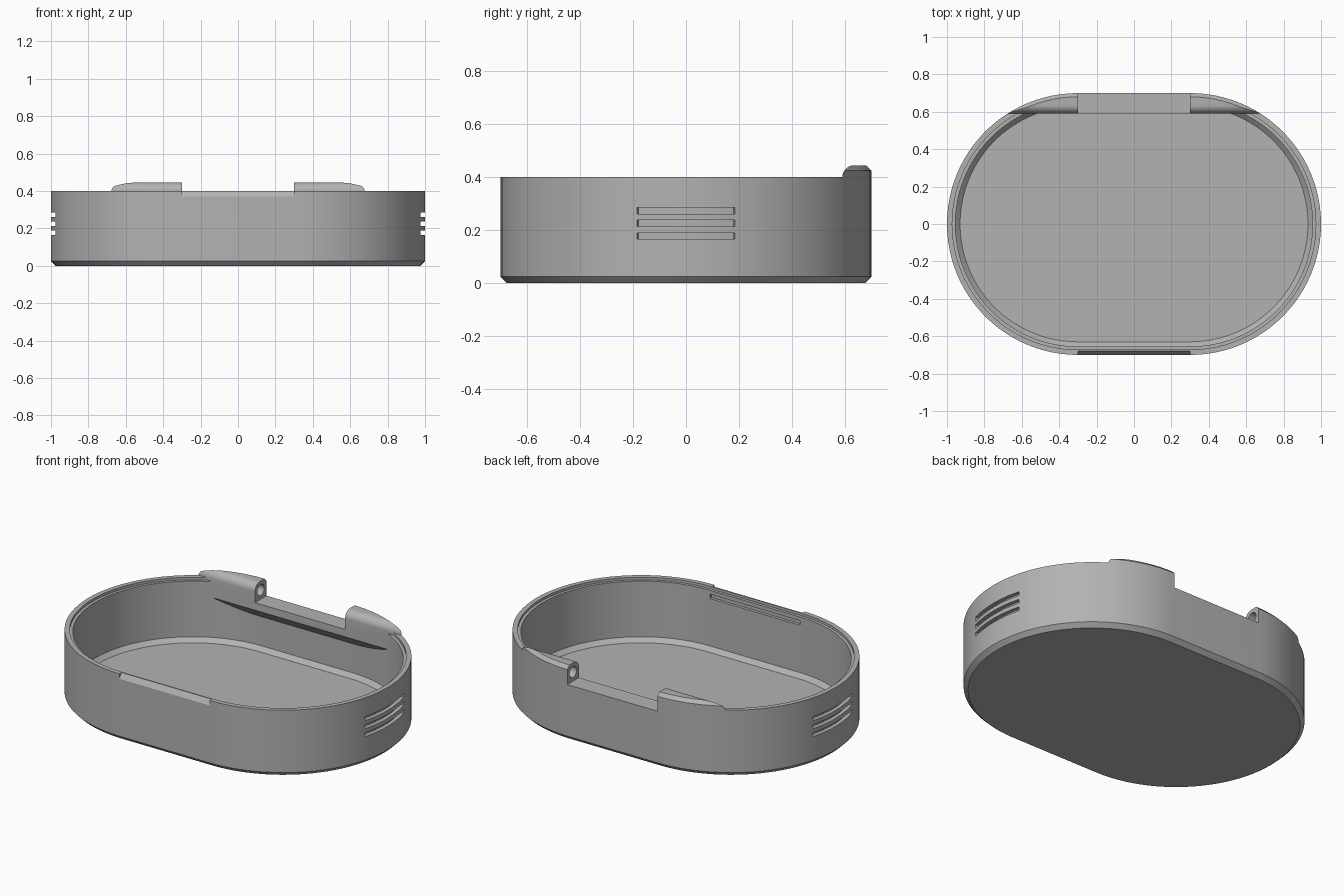
import bpy, bmesh, math

if "Cube" in bpy.data.objects:
    bpy.data.objects.remove(bpy.data.objects["Cube"], do_unlink=True)

HALF = 0.3      # half length of the straight sides
R = 0.7         # radius of the rounded ends
BACK = 0.59     # inner face of the hinge block
ARC = 48        # segments per rounded end

grey = bpy.data.materials.new("Plain grey")
grey.use_nodes = True
grey.diffuse_color = (0.45, 0.45, 0.45, 1)
grey.node_tree.nodes["Principled BSDF"].inputs["Base Color"].default_value = grey.diffuse_color


def finish(bm, name):
    bmesh.ops.recalc_face_normals(bm, faces=bm.faces)
    mesh = bpy.data.meshes.new(name)
    bm.to_mesh(mesh)
    bm.free()
    mesh.materials.append(grey)
    ob = bpy.data.objects.new(name, mesh)
    bpy.context.collection.objects.link(ob)
    return ob


def stadium(r):
    pts = []
    for side in (1, -1):
        for i in range(ARC + 1):
            a = -math.pi / 2 + math.pi * i / ARC
            pts.append((side * (HALF + r * math.cos(a)), side * r * math.sin(a)))
    return pts


def loft(name, profile):
    """Closed solid through stadium rings given as (radius, height)."""
    bm = bmesh.new()
    rings = [[bm.verts.new((x, y, z)) for x, y in stadium(r)] for r, z in profile]
    n = len(rings[0])
    for a, b in zip(rings, rings[1:]):
        for i in range(n):
            j = (i + 1) % n
            bm.faces.new((a[i], a[j], b[j], b[i]))
    bm.faces.new(rings[0])
    bm.faces.new(rings[-1])
    return finish(bm, name)


def prism(name, pts, lo, hi, axis="x"):
    """Extrude a (y, z) profile along x, or an (x, y) profile along z."""
    bm = bmesh.new()
    place = (lambda p, t: (t, *p)) if axis == "x" else (lambda p, t: (*p, t))
    a, b = [[bm.verts.new(place(p, t)) for p in pts] for t in (lo, hi)]
    n = len(pts)
    for i in range(n):
        j = (i + 1) % n
        bm.faces.new((a[i], a[j], b[j], b[i]))
    bm.faces.new(a)
    bm.faces.new(b)
    return finish(bm, name)


def rect(y0, y1, z0, z1):
    return [(y0, z0), (y1, z0), (y1, z1), (y0, z1)]


def boolean(ob, cutter, operation="DIFFERENCE"):
    mod = ob.modifiers.new("cut", "BOOLEAN")
    mod.operation, mod.solver, mod.object = operation, "EXACT", cutter
    bpy.context.view_layer.objects.active = ob
    bpy.ops.object.modifier_apply(modifier=mod.name)
    bpy.data.objects.remove(cutter, do_unlink=True)


# Solid body with chamfered bottom and chamfered hinge top
body = loft("tray_body", [(R - 0.025, 0), (R, 0.025), (R, 0.425), (R - 0.02, 0.445)])

# Lower the rim everywhere except the rounded hinge block
ROUND = 0.045
curve = [(BACK + ROUND * (1 - math.cos(a)), 0.4 + ROUND * math.sin(a))
         for a in (math.pi / 2 * i / 10 for i in range(11))]
boolean(body, prism("rim_cutter", [(-1, 0.4)] + curve + [(BACK + ROUND, 1), (-1, 1)], -2, 2))

# Hollow inside with floor chamfer and rim ledge, leaving the hinge block on a sloped support
cavity = loft("cavity", [(0.63, 0.025), (0.655, 0.05), (0.655, 0.385), (0.672, 0.385), (0.672, 0.6)])
keep = [(-1, -1), (1, -1), (1, 0.2), (0.68, 0.2), (BACK, 0.29), (BACK, 1), (-1, 1)]
boolean(cavity, prism("cavity_limit", keep, -2, 2), "INTERSECT")
boolean(body, cavity)

# Gap between the two hinge knuckles, with pin holes in their ends
boolean(body, prism("hinge_gap", rect(0.5, 0.8, 0.335, 0.6), -HALF, HALF))
hole = [(0.645 + 0.033 * math.cos(a), 0.39 + 0.033 * math.sin(a))
        for a in (math.tau * i / 24 for i in range(24))]
boolean(body, prism("pin_holes", hole, -0.45, 0.45))

# Front thumb bevel and inner catch groove
boolean(body, prism("thumb_bevel", [(-0.72, 0.34), (-0.67, 0.415), (-0.72, 0.415)], -HALF, HALF))
boolean(body, prism("catch_groove", rect(-0.672, -0.6, 0.335, 0.362), -HALF, HALF))

# Three curved grip slots on each rounded end
SPAN = math.radians(15.3)
for side in (1, -1):
    arc = [-SPAN + 2 * SPAN * i / 16 for i in range(17)]
    outline = [(side * (HALF + r * math.cos(a)), r * math.sin(a))
               for r, angles in ((R - 0.024, arc), (R + 0.05, arc[::-1])) for a in angles]
    for z in (0.178, 0.226, 0.274):
        boolean(body, prism("grip_slot", outline, z - 0.012, z + 0.012, "z"))

bpy.ops.object.select_all(action="DESELECT")
body.select_set(True)
bpy.context.view_layer.objects.active = body
bpy.ops.object.shade_smooth_by_angle(angle=math.radians(30))
